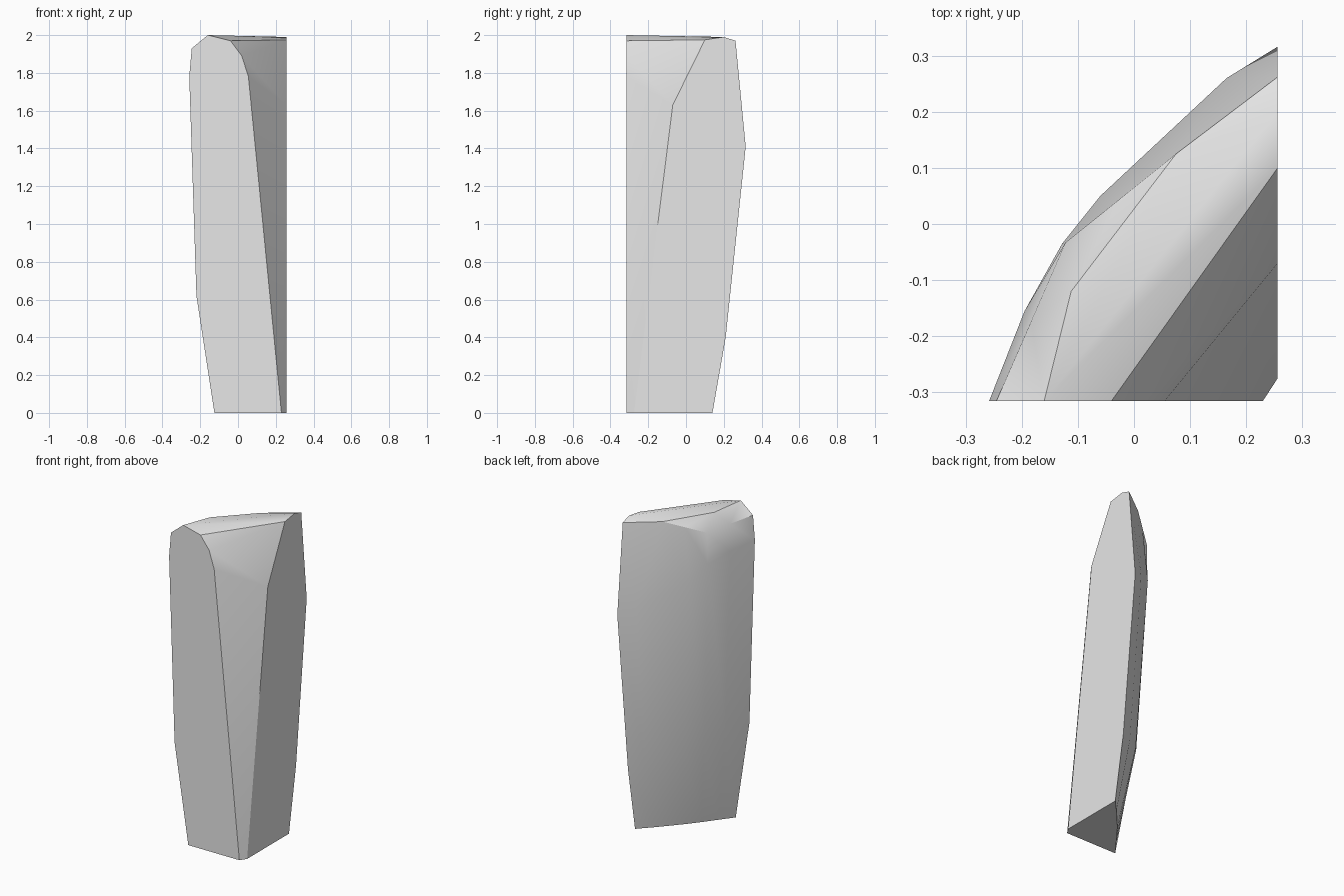
import bpy
import bmesh
import math
from mathutils import Vector

default = bpy.data.objects.get("Cube")
if default:
    bpy.data.objects.remove(default, do_unlink=True)

FRONT = -0.315   # flat plane of the front cut
SIDE = 0.256     # flat plane of the side cut

stone = bpy.data.materials.new("plain_grey")
stone.use_nodes = True
grey = (0.8, 0.8, 0.8, 1)
stone.diffuse_color = grey
stone.node_tree.nodes["Principled BSDF"].inputs["Base Color"].default_value = grey

bm = bmesh.new()


def vert(x, y, z):
    return bm.verts.new((x, y, z))


def front_vert(x, z):
    return vert(x, FRONT, z)


def side_vert(y, z):
    return vert(SIDE, y, z)


def middle(a, b):
    return bm.verts.new((a.co + b.co) / 2)


def face(*verts):
    return bm.faces.new(verts)


def outer_row(front, inner, side):
    """One row of the curved outer wall, from the front cut to the side cut."""
    return [front_vert(*front)] + [vert(*p) for p in inner] + [side_vert(*side)]


# Curved outer wall, rows from the foot to the shoulder
foot = outer_row((-0.125, 0),
                 [(-0.06, -0.23, 0), (0, -0.15, 0), (0.06, -0.075, 0), (0.18, 0.06, 0)],
                 (0.14, 0))
lower = outer_row((-0.22, 0.62),
                  [(-0.15, -0.175, 0.6), (-0.075, -0.07, 0.55), (0, 0.015, 0.5), (0.165, 0.16, 0.42)],
                  (0.21, 0.4))
upper = outer_row((-0.258, 1.78),
                  [(-0.195, -0.155, 1.75), (-0.128, -0.035, 1.7), (-0.06, 0.05, 1.6), (0.165, 0.26, 1.45)],
                  (0.316, 1.41))
shoulder_front = front_vert(-0.245, 1.93)
shoulder_corner = vert(-0.122, -0.033, 1.895)
ridge_back = vert(0.075, 0.125, 1.972)
shoulder_side = side_vert(0.262, 1.97)
shoulder = [shoulder_front, middle(shoulder_front, shoulder_corner), shoulder_corner,
            middle(shoulder_corner, ridge_back), ridge_back, shoulder_side]
rows = [foot, lower, upper, shoulder]
for low, high in zip(rows, rows[1:]):
    for i in range(len(low) - 1):
        face(low[i], low[i + 1], high[i + 1], high[i])

# Top cap: outer bevel, ridge and the strip that falls to the inner wall
ridge_front = front_vert(-0.16, 2)
ridge_mid = vert(-0.112, -0.12, 1.987)
ridge_side = side_vert(0.2, 1.99)
inner_front = [front_vert(*p) for p in ((-0.04, 1.97), (0.02, 1.89), (0.055, 1.78), (0.23, 0))]
inner_side = [side_vert(*p) for p in ((0.1, 1.975), (-0.07, 1.63), (-0.275, 0))]
face(shoulder[0], shoulder[1], ridge_front)
face(shoulder[1], ridge_mid, ridge_front)
face(shoulder[1], shoulder[2], ridge_mid)
face(shoulder[2], shoulder[3], ridge_mid)
face(shoulder[3], ridge_back, ridge_mid)
face(ridge_front, ridge_mid, ridge_back)
face(ridge_front, ridge_back, ridge_side)
face(ridge_back, shoulder_side, ridge_side)
face(ridge_front, ridge_side, inner_side[0])
face(ridge_front, inner_side[0], inner_front[0])

# Inner wall that narrows towards the foot
face(inner_front[0], inner_side[0], inner_front[1])
face(inner_front[1], inner_side[0], inner_side[1])
face(inner_front[1], inner_side[1], inner_front[2])
face(inner_front[2], inner_side[1], inner_front[3])
face(inner_front[3], inner_side[1], inner_side[2])

# Flat cut faces and the underside
face(*[row[0] for row in rows], ridge_front, *inner_front)
face(*[row[-1] for row in rows], ridge_side, *inner_side)
face(*foot, inner_side[-1], inner_front[-1])

bmesh.ops.recalc_face_normals(bm, faces=bm.faces)
mesh = bpy.data.meshes.new("corner_block")
bm.to_mesh(mesh)
bm.free()
mesh.materials.append(stone)

block = bpy.data.objects.new("corner_block", mesh)
bpy.context.collection.objects.link(block)
bpy.ops.object.select_all(action="DESELECT")
block.select_set(True)
bpy.context.view_layer.objects.active = block
bpy.ops.object.shade_smooth_by_angle(angle=math.radians(30))
